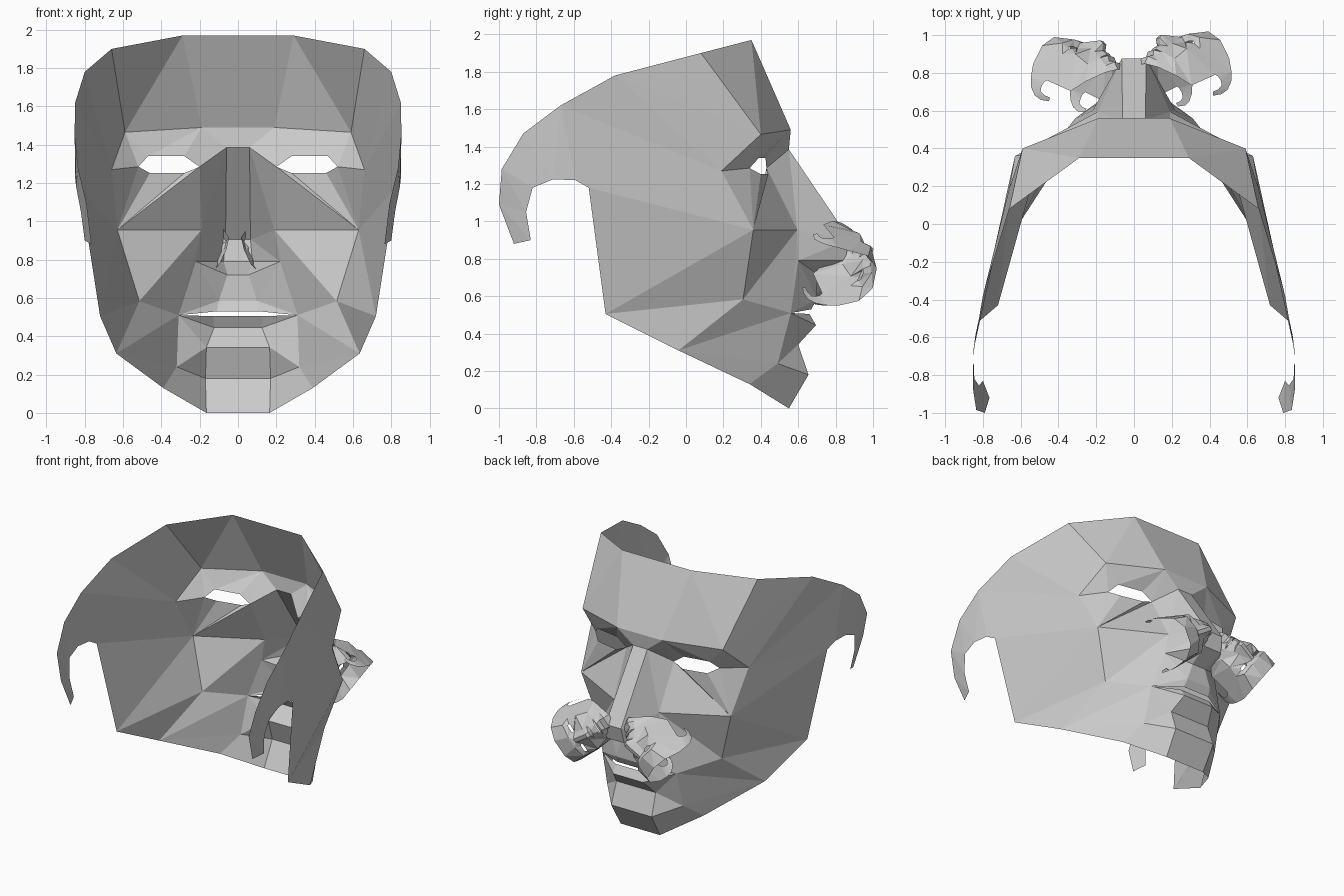
import bpy
from mathutils import Vector, Matrix

if "Cube" in bpy.data.objects:
    bpy.data.objects.remove(bpy.data.objects["Cube"])

P = {}          # shared corner points of the +x half, filled in part by part
PARTS = []      # finished meshes, reused for the small masks


def pos(name):
    """Corner by name; a trailing ' means its mirror twin on the -x side."""
    x, y, z = P[name.rstrip("'")]
    return Vector((-x if name.endswith("'") else x, y, z))


def part(name, points, faces):
    """Flat-faced sheet: faces are corner names; one-sided faces get mirrored."""
    P.update(points)
    verts, polys = [], []
    for face in faces.split(","):
        half = [pos(n) for n in face.split()]
        sides = [half]
        if "'" not in face:
            sides.append([Vector((-v.x, v.y, v.z)) for v in half])
        for loop in sides:
            mid = sum(loop, Vector()) / len(loop)
            normal = (loop[1] - loop[0]).cross(loop[2] - loop[0])
            if normal.dot(mid - Vector((0, -.3, .9))) < 0:
                loop = loop[::-1]
            polys.append(range(len(verts), len(verts) + len(loop)))
            verts += loop
    mesh = bpy.data.meshes.new(name)
    mesh.from_pydata([tuple(v) for v in verts], [], [list(p) for p in polys])
    PARTS.append(mesh)
    bpy.context.collection.objects.link(bpy.data.objects.new(name, mesh))


# Forehead band between the top edge and the brow
part("forehead", dict(
    T0=(.29, .35, 1.97), T1=(.66, .08, 1.9),
    B0=(.19, .56, 1.49), B1=(.59, .4, 1.465)),
    "T0 T0' B0' B0, T0 B0 B1, T0 B1 T1")

# Brow underside, eye opening
part("eye_socket", dict(
    Tm=(.66, .19, 1.27), C0=(.19, .595, .955), C1=(.63, .36, .955),
    E0=(.2, .43, 1.285), E1=(.28, .425, 1.34), E2=(.47, .39, 1.34),
    E3=(.52, .34, 1.285), E4=(.46, .4, 1.252), E5=(.28, .44, 1.252)),
    "E0 B0 E1, B0 B1 E2, B0 E2 E1, B1 Tm E3, B1 E3 E2,"
    "Tm C1 E3, E3 C1 E4, E4 C1 E5, E5 C1 E0, E0 C1 C0")

# Nose
part("nose", dict(
    R0=(.06, .55, 1.385), R1=(.065, .875, .905), N2=(.075, .85, .79),
    N3=(.055, .7, .72), W=(.22, .6, .79)),
    "B0 B0' R0' R0, B0 R0 E0, R0 R0' R1' R1, R0 R1 C0, R0 C0 E0,"
    "R1 C0 W, R1 W N2, R1 R1' N2' N2, N2 N2' N3' N3, N2 W N3")

# Cheeks and lips
part("cheek", dict(C2=(.515, .305, .583), M=(.31, .56, .51)),
     "C0 C1 C2, C0 C2 M, C0 M W")
part("upper_lip", dict(U1=(.11, .67, .53), U2=(.1, .7, .585)),
     "M U1 U2, M U2 W, U2 N3 W, U2 U2' N3' N3, U1 U1' U2' U2")
part("lower_lip", dict(
    L1=(.125, .695, .445), L2=(.13, .66, .505), H2=(.165, .6, .342)),
    "M L2 L1, M L1 H2, L1 L1' L2' L2, H2 H2' L1' L1")

# Chin and jaw
part("chin", dict(
    H0=(.165, .55, 0), H1=(.17, .655, .18), HS=(.32, .49, .24),
    J3=(.39, .34, .13)),
    "H0 H0' H1' H1, H1 H1' H2' H2, HS H1 H2, M H2 HS, J3 HS H1 H0")
part("jaw", dict(J2=(.635, -.04, .31)), "J2 C2 M, J2 M HS, J2 HS J3")

# Side panels
part("side_panel", dict(
    T2=(.8, -.38, 1.78), T3=(.85, -.67, 1.62), K=(.825, -.52, 1.18),
    J1=(.72, -.43, .505)),
    "T1 B1 T2, T2 B1 Tm, T2 Tm T3, T3 Tm K, K Tm C1, K C1 J1, J1 C1 C2, J1 C2 J2")

# Curled hooks behind the temples
part("ear_hook", dict(
    T4=(.853, -.87, 1.47), T5=(.835, -.985, 1.28), T6=(.79, -1, 1.09),
    T7=(.765, -.92, .88), K1=(.84, -.59, 1.22), K2=(.85, -.71, 1.225),
    K3=(.845, -.82, 1.18), K4=(.82, -.855, 1.05), K5=(.8, -.83, .9)),
    "T3 K K1, T3 K1 K2, T3 K2 T4, T4 K2 K3, T4 K3 T5, T5 K3 K4, T5 K4 T6,"
    "T6 K4 K5, T6 K5 T7")

# Two small copies of the mask, turned on their sides in front of the mouth
side = Vector((.55, .17, .82)).normalized()
face = Vector((-.477, .868, .139))
face = (face - side * face.dot(side)).normalized()
up = face.cross(side)
turn = Matrix((-side, face, up)).transposed().to_4x4()
small = (Matrix.Translation((.42, .68, .93)) @ turn @ Matrix.Scale(.222, 4)
         @ Matrix.Translation((.77, .92, -.88)))
flip = Matrix.Diagonal((-1, 1, 1, 1))
places = {"right": small,
          "left": Matrix.Translation((-.03, -.03, 0)) @ flip @ small @ flip}
for label, matrix in places.items():
    for mesh in PARTS:
        ob = bpy.data.objects.new(f"small_{mesh.name}_{label}", mesh)
        ob.matrix_world = matrix
        bpy.context.collection.objects.link(ob)
